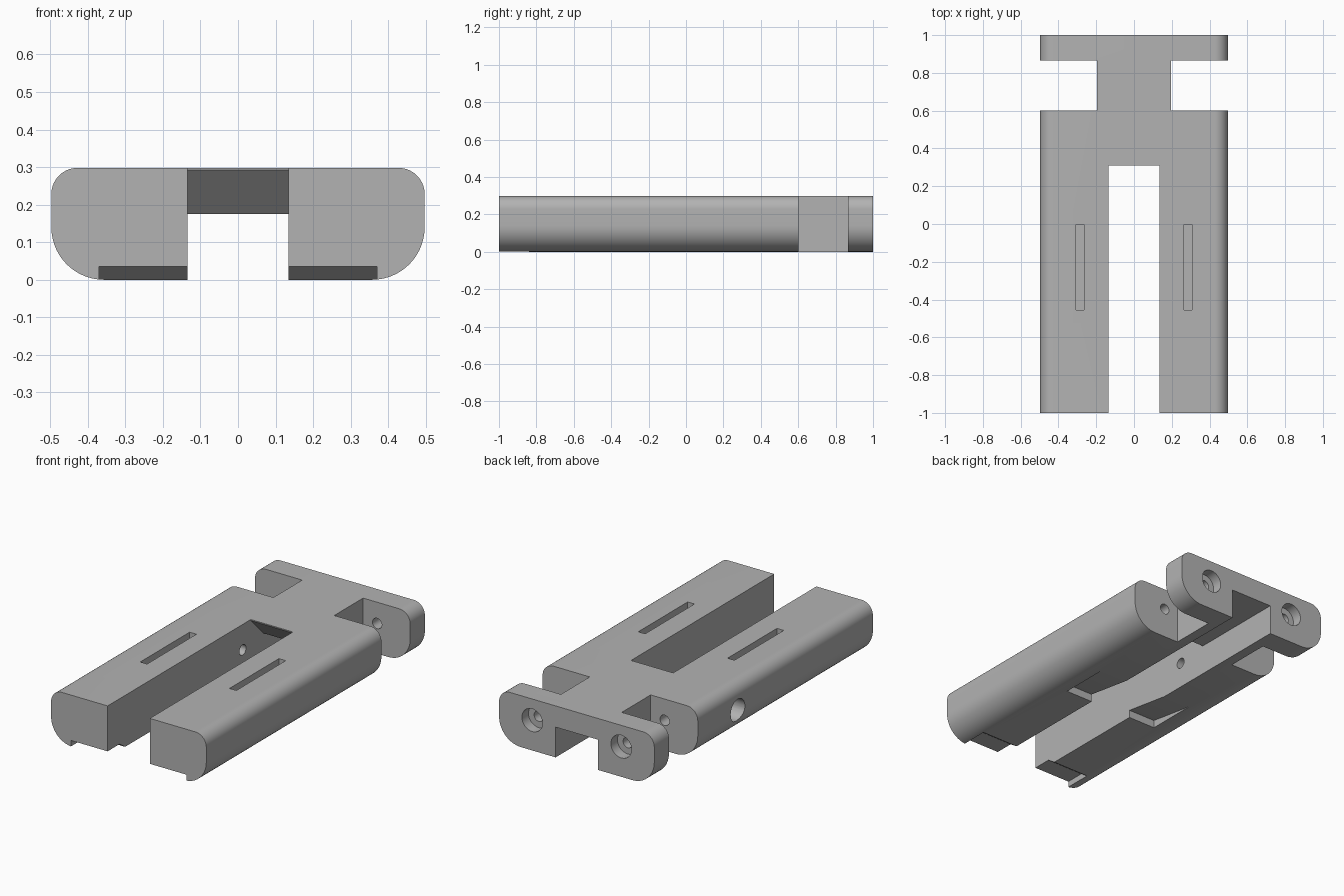
import bpy, bmesh, math
from mathutils import Vector

cube = bpy.data.objects.get("Cube")
if cube:
    bpy.data.objects.remove(cube, do_unlink=True)

HALF_W, HEIGHT = 0.497, 0.298
CHANNEL, NECK, BOLT_X, BOLT_Z = 0.135, 0.195, 0.285, 0.175

grey = bpy.data.materials.new("matte_grey")
grey.use_nodes = True
colour = (0.45, 0.45, 0.45, 1)
grey.diffuse_color = colour
grey.node_tree.nodes["Principled BSDF"].inputs["Base Color"].default_value = colour


def prism(name, points, offset):
    """Extrude a closed outline of 3D points along an offset."""
    bm = bmesh.new()
    face = bm.faces.new([bm.verts.new(p) for p in points])
    ext = bmesh.ops.extrude_face_region(bm, geom=[face])
    moved = [g for g in ext["geom"] if isinstance(g, bmesh.types.BMVert)]
    bmesh.ops.translate(bm, verts=moved, vec=Vector(offset))
    bmesh.ops.recalc_face_normals(bm, faces=bm.faces)
    mesh = bpy.data.meshes.new(name)
    bm.to_mesh(mesh)
    bm.free()
    mesh.materials.append(grey)
    obj = bpy.data.objects.new(name, mesh)
    bpy.context.collection.objects.link(obj)
    return obj


def box(name, x0, x1, y0, y1, z0, z1):
    return prism(name, [(x0, y0, z0), (x1, y0, z0), (x1, y1, z0), (x0, y1, z0)],
                 (0, 0, z1 - z0))


def side_wedge(name, x0, x1, outline):
    """Prism with a y-z outline, running from x0 to x1."""
    return prism(name, [(x0, y, z) for y, z in outline], (x1 - x0, 0, 0))


def bore(name, axis, start, end, a, b, radius, n=32):
    """Round hole along x or y."""
    ring = [(a + radius * math.cos(math.tau * i / n),
             b + radius * math.sin(math.tau * i / n)) for i in range(n)]
    if axis == "x":
        return prism(name, [(start, u, v) for u, v in ring], (end - start, 0, 0))
    return prism(name, [(u, start, v) for u, v in ring], (0, end - start, 0))


def arc(cx, cz, r, start, steps=14):
    return [(cx + r * math.cos(math.radians(start + 90 * i / steps)),
             cz + r * math.sin(math.radians(start + 90 * i / steps)))
            for i in range(steps + 1)]


# Long body with small upper and large lower corner rounds
R_TOP, R_LOW = 0.07, 0.14
right_half = (arc(HALF_W - R_LOW, R_LOW, R_LOW, -90)
              + arc(HALF_W - R_TOP, HEIGHT - R_TOP, R_TOP, 0))
outline = right_half + [(-x, z) for x, z in reversed(right_half)]
body = prism("forked_body", [(x, -1, z) for x, z in outline], (0, 2, 0))

cutters = [
    # Open fork slot with an undercut end, and the channel below the neck
    side_wedge("fork_slot", -CHANNEL, CHANNEL,
               [(-1.1, -0.1), (1.1, -0.1), (1.1, 0.175), (0.425, 0.175),
                (0.31, 0.292), (0.31, 0.4), (-1.1, 0.4)]),
    # Cross hole through one leg only
    bore("cross_hole", "x", -0.3, 0, 0.236, 0.15, 0.03),
    bore("cross_counterbore", "x", -0.6, -0.2, 0.236, 0.15, 0.065),
]

for s, side in ((-1, "right"), (1, "left")):
    def span(a, b):
        return sorted((s * a, s * b))
    cutters += [
        # Neck notch and top slot
        box(side + "_neck_notch", *span(NECK, 0.7), 0.602, 0.866, -0.1, 0.4),
        box(side + "_top_slot", *span(0.264, 0.308), -0.455, -0.003, 0.2, 0.4),
        # Shallow recesses on the underside
        side_wedge(side + "_front_recess", *span(0.1, 0.37),
                   [(-1.1, -0.02), (-0.82, -0.02), (-0.84, 0),
                    (-0.89, 0.035), (-1.1, 0.035)]),
        side_wedge(side + "_middle_recess", *span(0.1, 0.31),
                   [(-0.2, -0.02), (0.14, -0.02), (0.1, 0), (-0.2, 0.045)]),
        # Bolt hole through the end plate into the leg, with counterbore
        bore(side + "_bolt_hole", "y", 0.35, 1.1, s * BOLT_X, BOLT_Z, 0.03),
        bore(side + "_bolt_counterbore", "y", 0.94, 1.1, s * BOLT_X, BOLT_Z, 0.066),
    ]

# Carve each cutter out of the body
bpy.context.view_layer.objects.active = body
for cutter in cutters:
    cutter.hide_render = True
    mod = body.modifiers.new(cutter.name, "BOOLEAN")
    mod.operation = "DIFFERENCE"
    mod.solver = "EXACT"
    mod.object = cutter
    bpy.ops.object.modifier_apply(modifier=mod.name)
    bpy.data.objects.remove(cutter, do_unlink=True)

bpy.ops.object.select_all(action="DESELECT")
body.select_set(True)
bpy.ops.object.shade_smooth_by_angle(angle=math.radians(30))
